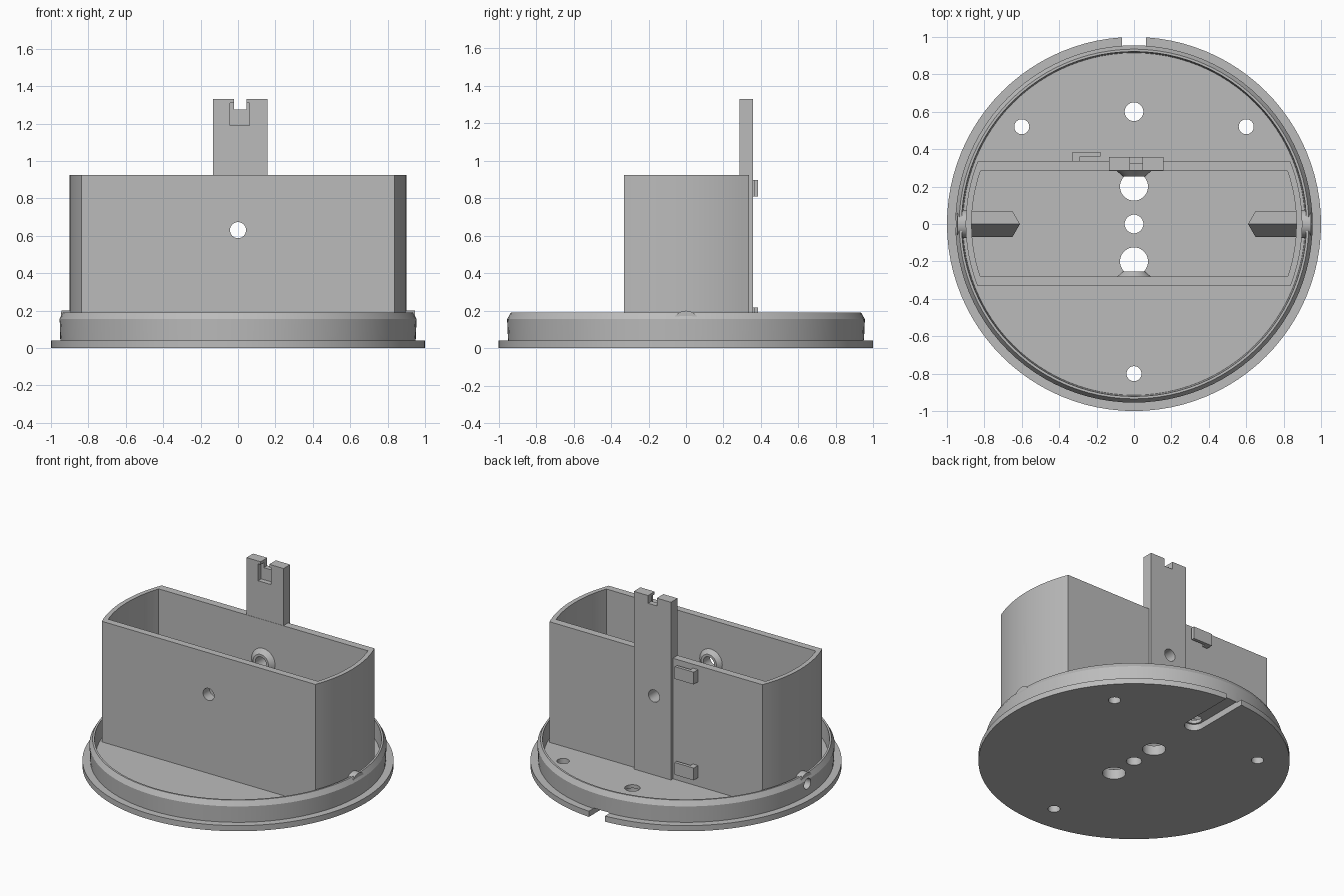
import bpy, bmesh
from math import pi, cos, sin, asin, radians
from mathutils import Vector

cube = bpy.data.objects.get("Cube")
if cube:
    bpy.data.objects.remove(cube, do_unlink=True)

GREY = (0.5, 0.5, 0.5, 1.0)
mat = bpy.data.materials.new("plain grey")
mat.use_nodes = True
mat.diffuse_color = GREY
bsdf = next(n for n in mat.node_tree.nodes if n.type == 'BSDF_PRINCIPLED')
bsdf.inputs["Base Color"].default_value = GREY

FLOOR, TOP, BOLT_Z, PIN_Z = 0.07, 0.925, 0.63, 0.125


def from_bmesh(bm, name):
    bmesh.ops.recalc_face_normals(bm, faces=bm.faces)
    mesh = bpy.data.meshes.new(name)
    bm.to_mesh(mesh)
    bm.free()
    mesh.materials.append(mat)
    obj = bpy.data.objects.new(name, mesh)
    bpy.context.collection.objects.link(obj)
    return obj


def prism(name, outline, z0, z1):
    """Extrude a plan outline from z0 to z1."""
    bm = bmesh.new()
    face = bm.faces.new([bm.verts.new((x, y, z0)) for x, y in outline])
    new = bmesh.ops.extrude_face_region(bm, geom=[face])["geom"]
    bmesh.ops.translate(bm, vec=(0, 0, z1 - z0),
                        verts=[v for v in new if isinstance(v, bmesh.types.BMVert)])
    return from_bmesh(bm, name)


def block(name, x0, x1, y0, y1, z0, z1):
    return prism(name, [(x0, y0), (x1, y0), (x1, y1), (x0, y1)], z0, z1)


def cone(name, r1, r2, a, b, sides=40):
    """Cone or cylinder running from point a to point b."""
    a, b = Vector(a), Vector(b)
    bm = bmesh.new()
    bmesh.ops.create_cone(bm, cap_ends=True, segments=sides,
                          radius1=r1, radius2=r2, depth=(b - a).length)
    turn = Vector((0, 0, 1)).rotation_difference(b - a)
    for v in bm.verts:
        v.co = turn @ v.co + (a + b) / 2
    return from_bmesh(bm, name)


def cut(target, *cutters):
    """Subtract each cutter from the target, then drop the cutters."""
    bpy.context.view_layer.objects.active = target
    for c in cutters:
        c.hide_render = True
        mod = target.modifiers.new("cut", 'BOOLEAN')
        mod.operation = 'DIFFERENCE'
        mod.solver = 'EXACT'
        mod.object = c
        bpy.ops.object.modifier_apply(modifier=mod.name)
        bpy.data.objects.remove(c, do_unlink=True)


def bolt_hole():
    return cone("bolt_cutter", 0.043, 0.043, (0, -0.6, BOLT_Z), (0, 0.6, BOLT_Z))


def pin_hole(s):
    return cone("pin_cutter", 0.037, 0.037, (s * 0.75, 0, PIN_Z), (s * 1.1, 0, PIN_Z))


def capsule_plan(r, y0, y1, n=16):
    """Slab of a circle: flat front and back, curved ends."""
    a0, a1 = asin(y0 / r), asin(y1 / r)
    right = [(r * cos(a0 + (a1 - a0) * i / n), r * sin(a0 + (a1 - a0) * i / n))
             for i in range(n + 1)]
    return right + [(-x, y) for x, y in reversed(right)]


parts = []

# Round base with flange, floor and raised chamfered rim
bm = bmesh.new()
profile = [(0, 0), (1, 0), (1, 0.04), (0.95, 0.04), (0.955, 0.155),
           (0.935, 0.19), (0.922, 0.19), (0.915, FLOOR), (0, FLOOR)]
verts = [bm.verts.new((r, 0, z)) for r, z in profile]
edges = [bm.edges.new(pair) for pair in zip(verts, verts[1:])]
bmesh.ops.spin(bm, geom=verts + edges, cent=(0, 0, 0), axis=(0, 0, 1),
               angle=2 * pi, steps=96)
bmesh.ops.remove_doubles(bm, verts=bm.verts, dist=0.0005)
base = from_bmesh(bm, "round_base")
parts.append(base)

# Floor holes: x, y, radius
for x, y, r in [(0, 0, 0.05), (0, 0.2, 0.075), (0, -0.2, 0.075), (0, 0.6, 0.05),
                (0.6, 0.52, 0.04), (-0.6, 0.52, 0.04), (0, -0.8, 0.04)]:
    cut(base, cone("hole_cutter", r, r, (x, y, -0.1), (x, y, 0.15)))

# Cable channel under the floor, open at the back edge
cut(base, block("channel_cutter", -0.063, 0.063, 0.6, 1.1, -0.1, 0.045),
    cone("channel_end_cutter", 0.0628, 0.0628, (0, 0.6, -0.1), (0, 0.6, 0.045)))

# Open-topped box with curved ends
box = prism("box_walls", capsule_plan(0.9, -0.33, 0.337), FLOOR - 0.01, TOP)
cut(box, prism("box_cutter", capsule_plan(0.868, -0.28, 0.283), -0.1, 1.2), bolt_hole())
parts.append(box)

# Conical bosses around the bolt hole inside the box
for s, name in ((-1, "front_boss"), (1, "back_boss")):
    boss = cone(name, 0.1, 0.06, (0, s * 0.29, BOLT_Z), (0, s * 0.255, BOLT_Z))
    cut(boss, bolt_hole())
    parts.append(boss)

# Side pins: rim boss and peaked housing inside the box
for s, side in ((1, "left"), (-1, "right")):
    cut(base, pin_hole(s))
    cut(box, pin_hole(s))
    rim_boss = cone(side + "_rim_boss", 0.075, 0.075,
                    (s * 0.89, 0, PIN_Z), (s * 0.945, 0, PIN_Z))
    cut(rim_boss, pin_hole(s))
    bm = bmesh.new()
    for z, ridge in ((FLOOR - 0.01, FLOOR - 0.01), (0.16, 0.28)):
        for x, y in ((0.88, 0.07), (0.88, -0.07), (0.65, 0.07), (0.65, -0.07)):
            bm.verts.new((s * x, y, z))
        for x in (0.88, 0.61):
            bm.verts.new((s * x, 0, ridge))
    bmesh.ops.convex_hull(bm, input=bm.verts)
    bmesh.ops.dissolve_limit(bm, angle_limit=radians(1), verts=bm.verts, edges=bm.edges)
    housing = from_bmesh(bm, side + "_pin_housing")
    cut(housing, pin_hole(s))
    parts += [rim_boss, housing]

# Tall back post with a notched top and a front pocket
post = block("back_post", -0.133, 0.158, 0.285, 0.359, FLOOR - 0.01, 1.33)
cut(post, bolt_hole(),
    block("notch_cutter", -0.022, 0.046, 0.2, 0.5, 1.275, 1.4),
    block("pocket_cutter", -0.042, 0.061, 0.2, 0.32, 1.19, 1.31))
parts.append(post)

# L-shaped cable hooks on the back wall
hook = [(-0.33, 0.33), (-0.29, 0.33), (-0.29, 0.362), (-0.18, 0.362),
        (-0.18, 0.385), (-0.33, 0.385)]
for name, z in (("lower_hook", 0.13), ("upper_hook", 0.81)):
    parts.append(prism(name, hook, z, z + 0.087))

# Smooth curved walls, keep edges crisp
bpy.ops.object.select_all(action='DESELECT')
for p in parts:
    p.select_set(True)
bpy.context.view_layer.objects.active = base
bpy.ops.object.shade_smooth_by_angle(angle=radians(20))
